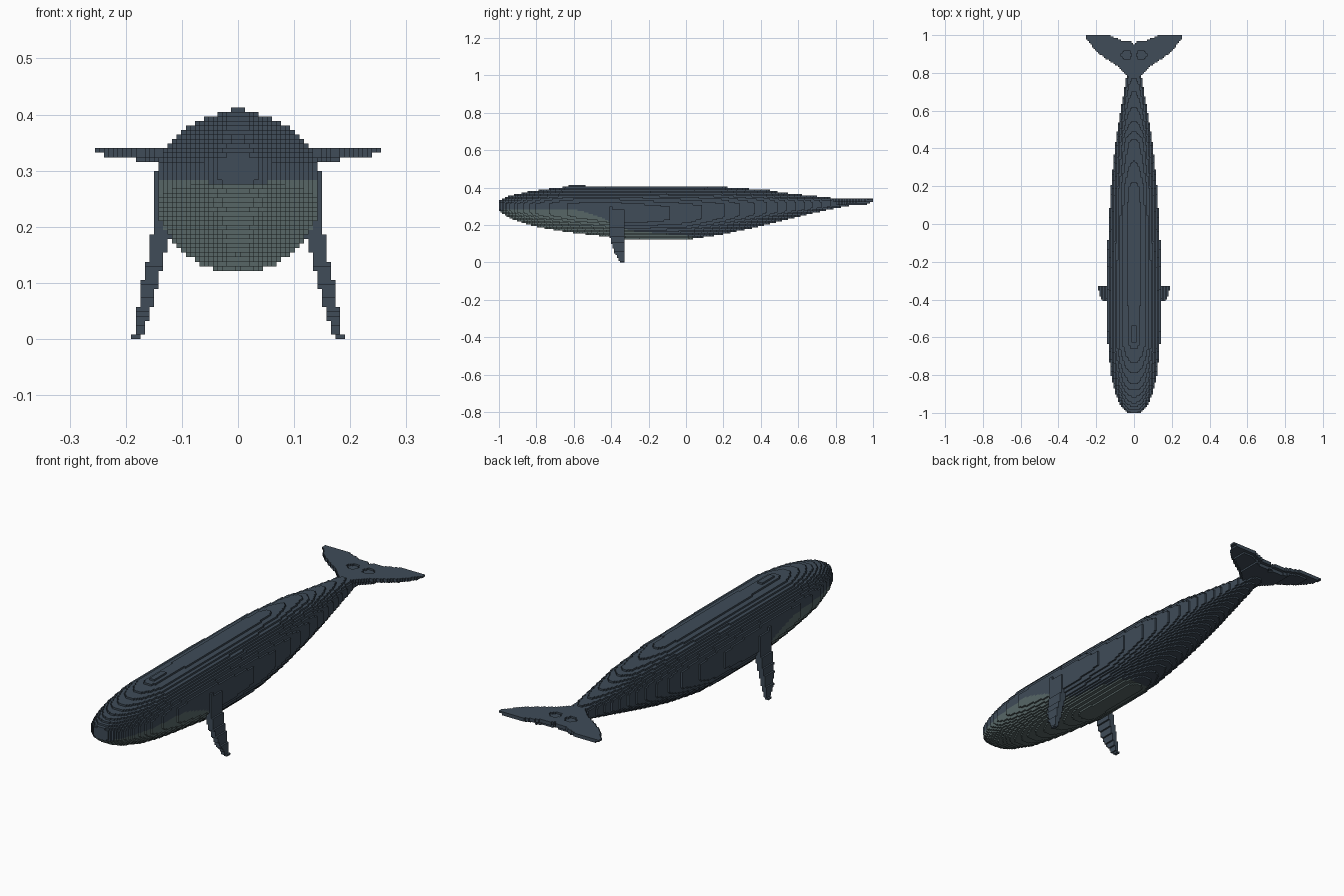
import bpy, bmesh, math

if "Cube" in bpy.data.objects:
    bpy.data.objects.remove(bpy.data.objects["Cube"], do_unlink=True)

N = 247            # cells along the body
H = 2.0 / N        # cell size


def material(name, rgb):
    m = bpy.data.materials.new(name)
    m.use_nodes = True
    m.diffuse_color = (*rgb, 1)
    b = m.node_tree.nodes["Principled BSDF"]
    b.inputs["Base Color"].default_value = (*rgb, 1)
    b.inputs["Roughness"].default_value = 0.8
    return m


SLATE = material("slate_skin", (0.050, 0.072, 0.098))
BELLY = material("pale_belly", (0.096, 0.134, 0.134))


def lerp(pts, t):
    """Piecewise linear profile."""
    if t <= pts[0][0]:
        return pts[0][1]
    for (a, u), (b, v) in zip(pts, pts[1:]):
        if t <= b:
            return u + (v - u) * (t - a) / (b - a)
    return pts[-1][1]


# Profiles along y: back, underside, half width and belly colour line
BACK = [(-1, .33), (-.95, .352), (-.85, .376), (-.75, .391), (-.65, .402), (-.3, .404),
        (.18, .404), (.28, .396), (.44, .386), (.5, .374), (.6, .362), (.7, .352),
        (.8, .341), (1, .340)]
UNDER = [(-1, .275), (-.95, .24), (-.9, .22), (-.8, .19), (-.7, .172), (-.6, .157),
         (-.5, .146), (-.4, .133), (-.33, .121), (0, .121), (.07, .13), (.2, .15),
         (.34, .18), (.5, .22), (.6, .245), (.7, .268), (.8, .29), (.9, .31), (1, .325)]
WIDTH = [(-1, .032), (-.98, .056), (-.95, .077), (-.9, .097), (-.8, .122), (-.7, .133),
         (-.6, .14), (-.4, .146), (-.2, .141), (0, .135), (.2, .122), (.4, .102),
         (.5, .088), (.6, .071), (.7, .052), (.8, .036), (.9, .034), (.955, .02)]
PAINT = [(-1, .272), (-.95, .285), (-.6, .287), (-.45, .24), (-.38, .2), (-.3, .168),
         (0, .142), (.1, .12)]

# Fluke outline by |x|, and flipper outline by z
LEAD = [(0, .75), (.035, .78), (.08, .83), (.14, .87), (.19, .905), (.22, .94), (.25, .975)]
TRAIL = [(0, .955), (.02, .968), (.05, .965), (.1, .985), (.13, 1.0)]
FIN_FRONT = [(0, -.345), (.01, -.355), (.05, -.38), (.1, -.398), (.15, -.41), (.25, -.41),
             (.28, -.39)]
FIN_IN = [(0, .172), (.05, .155), (.1, .143), (.15, .131), (.18, .12), (.28, .115)]
FIN_OUT = [(0, .188), (.05, .18), (.1, .171), (.15, .16), (.18, .154), (.28, .147)]


def y_of(j):
    return -1 + (j + .5) * H


def z_of(k):
    return (k + .5) * H


def body_cells():
    cells = set()
    for j in range(int(N * .985)):
        y = y_of(j)
        if y > .955:
            break
        top, low, w = lerp(BACK, y), lerp(UNDER, y), lerp(WIDTH, y)
        mid, half = (top + low) / 2, (top - low) / 2
        for k in range(52):
            t = abs(z_of(k) - mid) / half
            if t < 1:
                n = int(w * (1 - t ** 2.1) ** .5 / H + .5)
                cells.update((i, j, k) for i in range(-n, n + 1) if abs(i * H) <= w)
        # blowhole ridge
        if -.63 < y < -.54:
            cells.update((i, j, k) for i in (-1, 0, 1) for k in (48, 49, 50))
    return cells


def fluke_cells():
    cells = set()
    for i in range(-31, 32):
        x = abs(i * H)
        low = 41 if x > .235 else 40 if x > .18 else 39 if x > .09 else 38
        for j in range(N):
            y = y_of(j)
            lead = lerp(LEAD, x)
            if lead <= y <= lerp(TRAIL, x):
                # thin rim around a thicker middle
                rim = min(y - lead, lerp(TRAIL, x) - y)
                bottom = max(low, 40) if rim < .016 else low
                cells.update((i, j, k) for k in range(bottom, 42))
    return cells


def dimple_cells():
    """Two shallow round pits on top of the flukes."""
    return {(i, j, 41) for i in range(-10, 11) for j in range(225, 245)
            if math.hypot(abs(i) * H - .04, y_of(j) - .895) < .026}


def flipper_cells(side):
    cells = set()
    for k in range(35):
        z = z_of(k)
        for j in range(N):
            if lerp(FIN_FRONT, z) <= y_of(j) <= -.325:
                cells.update((side * i, j, k) for i in range(10, 26)
                             if lerp(FIN_IN, z) - H / 2 <= i * H - H / 2
                             and i * H <= lerp(FIN_OUT, z))
    return cells


# Each face: outward direction and its four corners
FACES = []
for axis in range(3):
    for s in (0, 1):
        d = [0, 0, 0]
        d[axis] = 2 * s - 1
        loop = []
        for u, v in ((0, 0), (1, 0), (1, 1), (0, 1)):
            c = [0, 0, 0]
            c[axis], c[(axis + 1) % 3], c[(axis + 2) % 3] = s, u, v
            loop.append(tuple(c))
        FACES.append((tuple(d), loop if s else loop[::-1]))


def build(name, cells, solid, painted=False):
    """Outer skin of a set of cells, hidden faces left out."""
    bm = bmesh.new()
    verts = {}
    for i, j, k in cells:
        pale = painted and z_of(k) < lerp(PAINT, y_of(j))
        for (a, b, c), loop in FACES:
            if (i + a, j + b, k + c) in solid:
                continue
            corners = []
            for p, q, r in loop:
                key = (i + p, j + q, k + r)
                if key not in verts:
                    verts[key] = bm.verts.new(((key[0] - .5) * H, key[1] * H - 1, key[2] * H))
                corners.append(verts[key])
            bm.faces.new(corners).material_index = int(pale)
    mesh = bpy.data.meshes.new(name)
    bm.to_mesh(mesh)
    bm.free()
    mesh.materials.append(SLATE)
    if painted:
        mesh.materials.append(BELLY)
    ob = bpy.data.objects.new(name, mesh)
    bpy.context.collection.objects.link(ob)


pits = dimple_cells()
body = body_cells() - pits
flukes = fluke_cells() - pits - body
left = flipper_cells(1) - body
right = flipper_cells(-1) - body
solid = body | flukes | left | right

build("body", body, solid, painted=True)
build("tail_flukes", flukes, solid)
build("left_flipper", left, solid)
build("right_flipper", right, solid)
